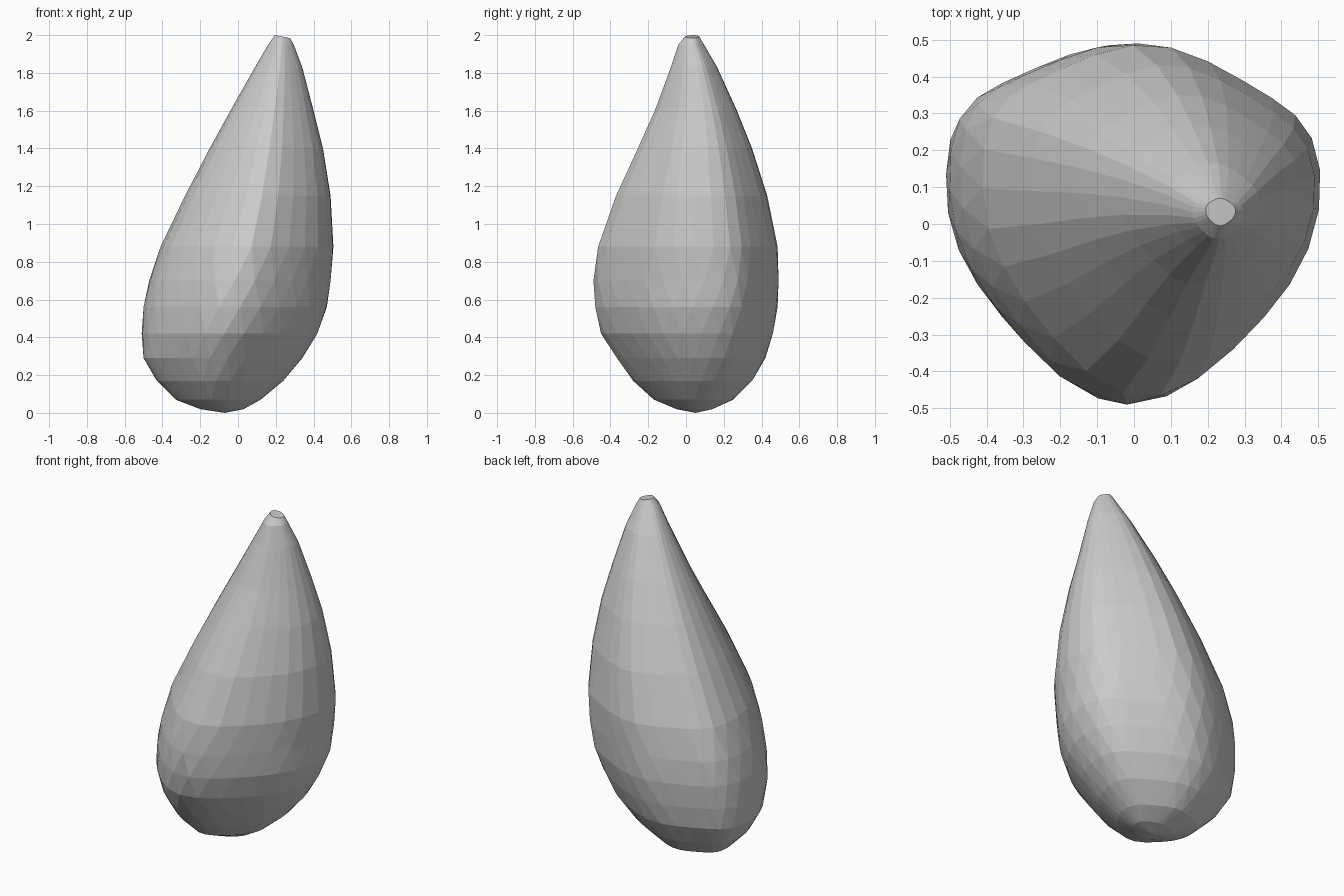
import bpy, bmesh
from math import sin, cos, pi

cube = bpy.data.objects.get("Cube")
if cube:
    bpy.data.objects.remove(cube, do_unlink=True)

SEGMENTS = 28

# Profile of the drop: height, then left/right and front/back limits
RINGS = [
    (0.02, -0.2, 0.03, -0.05, 0.14),
    (0.07, -0.33, 0.12, -0.17, 0.25),
    (0.17, -0.43, 0.24, -0.28, 0.35),
    (0.29, -0.5, 0.34, -0.365, 0.42),
    (0.42, -0.51, 0.42, -0.45, 0.46),
    (0.56, -0.5, 0.47, -0.48, 0.485),
    (0.7, -0.47, 0.49, -0.49, 0.49),
    (0.88, -0.41, 0.505, -0.465, 0.485),
    (1.15, -0.28, 0.49, -0.37, 0.43),
    (1.4, -0.15, 0.45, -0.255, 0.35),
    (1.6, -0.04, 0.4, -0.165, 0.27),
    (1.83, 0.09, 0.34, -0.08, 0.165),
    (1.95, 0.16, 0.295, -0.04, 0.095),
]


def make_material(name, color):
    mat = bpy.data.materials.new(name)
    mat.use_nodes = True
    mat.diffuse_color = color
    mat.node_tree.nodes["Principled BSDF"].inputs["Base Color"].default_value = color
    return mat


def section_point(t, ridge):
    """Unit cross-section: broad rounded back, narrower front ridge."""
    x = cos(t) + 0.06 * min(sin(t), 0)
    y = sin(t) * (1 - 0.12 * sin(2 * t) ** 2)
    return x, y + ridge * cos(t) ** 2 - 0.06 * cos(t)


def fit(values, low, high):
    """Spread values so that they exactly span low to high."""
    a, b = min(values), max(values)
    return [low + (v - a) * (high - low) / (b - a) for v in values]


def add_ring(bm, z, x0, x1, y0, y1, turn):
    # The ridge is strongest on the belly and softens towards both ends
    ridge = 0.26 - 0.12 * abs(z - 0.7)
    points = [section_point(2 * pi * (i + turn) / SEGMENTS, ridge)
              for i in range(SEGMENTS)]
    xs, ys = zip(*points)
    return [bm.verts.new((x, y, z))
            for x, y in zip(fit(xs, x0, x1), fit(ys, y0, y1))]


def bridge(bm, low, high, low_turn, high_turn):
    """Plain quads between aligned rings, triangles between staggered ones."""
    for i in range(SEGMENTS):
        j = (i + 1) % SEGMENTS
        if low_turn == high_turn:
            bm.faces.new((low[i], low[j], high[j], high[i]))
        elif high_turn > low_turn:
            bm.faces.new((low[i], low[j], high[i]))
            bm.faces.new((low[j], high[j], high[i]))
        else:
            bm.faces.new((low[i], high[j], high[i]))
            bm.faces.new((low[i], low[j], high[j]))


bm = bmesh.new()

# Side wall: staggered facets on the belly, long facets towards the tip
turns = [0.5 * (k % 2) if z < 1 else 0.5 for k, (z, *_) in enumerate(RINGS)]
rings = [add_ring(bm, *row, turn) for row, turn in zip(RINGS, turns)]
for k in range(len(rings) - 1):
    bridge(bm, rings[k], rings[k + 1], turns[k], turns[k + 1])

# Rounded bottom
base = bm.verts.new((-0.07, 0.05, 0))
for i in range(SEGMENTS):
    bm.faces.new((base, rings[0][(i + 1) % SEGMENTS], rings[0][i]))

# Small slanted tip
tip = add_ring(bm, 2, 0.195, 0.275, -0.005, 0.07, turns[-1])
for v in tip:
    v.co.z -= 0.2 * (v.co.x - 0.195)
bridge(bm, rings[-1], tip, turns[-1], turns[-1])
bm.faces.new(tip)

bmesh.ops.recalc_face_normals(bm, faces=bm.faces)
mesh = bpy.data.meshes.new("drop_body")
bm.to_mesh(mesh)
bm.free()
mesh.materials.append(make_material("light_grey", (0.6, 0.6, 0.6, 1)))
body = bpy.data.objects.new("drop_body", mesh)
bpy.context.collection.objects.link(body)
